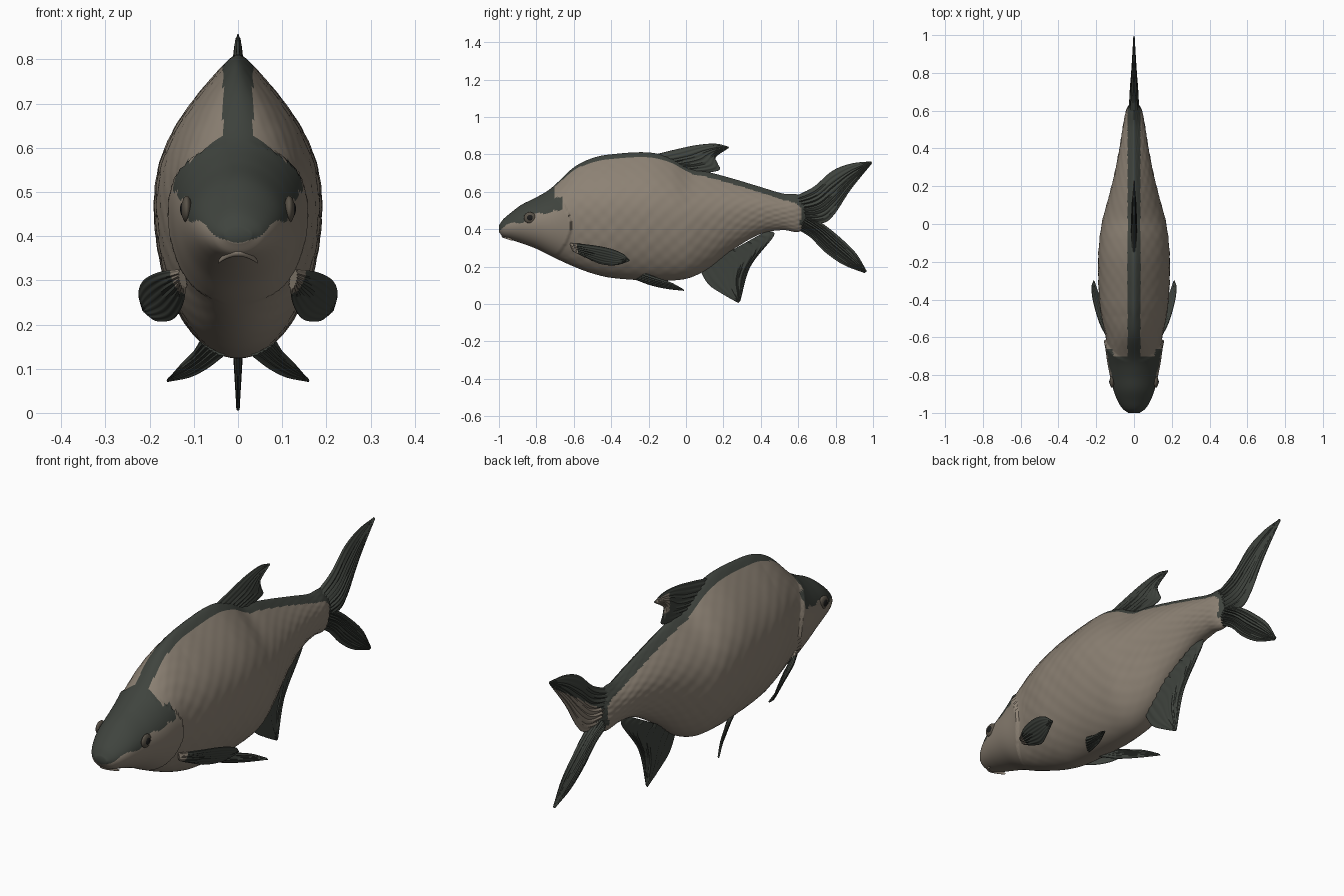
import bpy
import math
from mathutils import Vector

cube = bpy.data.objects.get("Cube")
if cube:
    bpy.data.objects.remove(cube, do_unlink=True)


def material(name, colour):
    mat = bpy.data.materials.new(name)
    mat.use_nodes = True
    mat.diffuse_color = (*colour, 1)
    bsdf = next(n for n in mat.node_tree.nodes if n.type == 'BSDF_PRINCIPLED')
    bsdf.inputs["Base Color"].default_value = (*colour, 1)
    bsdf.inputs["Roughness"].default_value = 0.7
    return mat


TAN = material("scale tan", (0.265, 0.222, 0.175))
DARK = material("back olive grey", (0.05, 0.057, 0.048))
IRIS = material("iris brown", (0.10, 0.085, 0.065))
BLACK = material("pupil black", (0.012, 0.012, 0.012))


def spline(points, y):
    """Smooth interpolation of tuples whose first entry is the parameter."""
    i = 0
    while i < len(points) - 2 and points[i + 1][0] < y:
        i += 1

    def slope(k, c):
        a, b = points[max(k - 1, 0)], points[min(k + 1, len(points) - 1)]
        return (b[c] - a[c]) / (b[0] - a[0])

    p, q = points[i], points[i + 1]
    d = q[0] - p[0]
    t = (y - p[0]) / d
    out = []
    for c in range(1, len(p)):
        m, n = slope(i, c) * d, slope(i + 1, c) * d
        out.append(p[c] + t * m + t * t * (3 * (q[c] - p[c]) - 2 * m - n)
                   + t ** 3 * (2 * (p[c] - q[c]) + m + n))
    return out


def loft(name, rings, mats, rule=None):
    """Skin closed rings into a capped, smooth tube; the rule picks each material."""
    n = len(rings[0])
    verts = [v for ring in rings for v in ring]
    faces = [tuple(range(n))[::-1],
             tuple(range(len(verts) - n, len(verts)))]
    for r in range(len(rings) - 1):
        for k in range(n):
            a, b = r * n + k, r * n + (k + 1) % n
            faces.append((a, b, b + n, a + n))
    mesh = bpy.data.meshes.new(name)
    mesh.from_pydata(verts, [], faces)
    for m in mats:
        mesh.materials.append(m)
    obj = bpy.data.objects.new(name, mesh)
    bpy.context.collection.objects.link(obj)
    for face in mesh.polygons:
        if rule:
            face.material_index = int(rule(face.center))
    bpy.ops.object.select_all(action='DESELECT')
    obj.select_set(True)
    bpy.context.view_layer.objects.active = obj
    bpy.ops.object.mode_set(mode='EDIT')
    bpy.ops.mesh.select_all(action='SELECT')
    bpy.ops.mesh.normals_make_consistent(inside=False)
    bpy.ops.object.mode_set(mode='OBJECT')
    bpy.ops.object.shade_smooth_by_angle(angle=math.radians(50))
    return obj


# Body stations: y, bottom, top, half width
STATIONS = [
    (-1.0, .385, .42, .03), (-.98, .36, .45, .058), (-.94, .345, .485, .085),
    (-.88, .325, .53, .108), (-.8, .295, .57, .127), (-.72, .255, .62, .14),
    (-.6, .2, .73, .15), (-.5, .163, .78, .17), (-.4, .14, .8, .184),
    (-.2, .125, .81, .19), (-.08, .125, .78, .182), (.02, .14, .725, .167),
    (.12, .19, .705, .14), (.25, .29, .67, .107), (.4, .375, .625, .077),
    (.52, .395, .59, .058), (.6, .385, .585, .042), (.64, .41, .56, .022)]


def body_point(y, angle):
    low, high, width = spline(STATIONS, y)
    c, s = math.cos(angle), math.sin(angle)
    z = (low + high) / 2 + s * (high - low) / 2
    pinch = min(max((y + 0.8) * 2, 0.15), 0.62)
    x = width * c * (1 - pinch * max(s, 0) ** 2.5)
    # Raised gill cover ending in a curved step
    edge = -0.615 - 3 * (z - 0.42) ** 2
    if y < edge:
        x += 0.012 * c * math.exp((y - edge) / 0.08)
    # Faint scale relief behind the head
    elif y > edge + 0.05:
        x += 0.0015 * c * math.sin(y * 75) * math.cos(angle * 22)
    return Vector((x, y, z))


def is_dark(p):
    if p.y < -0.7:
        return p.z > 0.40 + 0.36 * (p.y + 1) + 0.012 * math.sin(p.y * 45)
    if p.y < -0.66 and 0.5 < p.z < 0.57:
        return True
    top = spline(STATIONS, p.y)[1]
    return abs(p.x) < 0.034 and p.z > top - 0.16


ROWS, SIDES = 180, 128
body_rings = []
for r in range(ROWS + 1):
    y = -1 + 1.64 * (r / ROWS) ** 1.25
    body_rings.append([body_point(y, math.tau * k / SIDES) for k in range(SIDES)])
loft("body", body_rings, [TAN, DARK], is_dark)


def fin(name, lead, trail, root, rays, rule=None, mirror=False):
    """Ribbed blade between a leading and a trailing edge, thin at its tip."""
    def edge(points):
        pts = [(0, *p) if len(p) == 2 else p for p in points]
        return [(i / (len(pts) - 1), *p) for i, p in enumerate(pts)]

    lead, trail = edge(lead), edge(trail)
    rows, half = 28, 40
    rings = []
    for r in range(rows + 1):
        s = r / rows
        a, b = Vector(spline(lead, s)), Vector(spline(trail, s))
        back = max(s - 0.05, 0)
        ahead = min(s + 0.05, 1)
        along = (Vector(spline(lead, ahead)) + Vector(spline(trail, ahead))
                 - Vector(spline(lead, back)) - Vector(spline(trail, back)))
        normal = (b - a).cross(along).normalized()
        ring = []
        for k in range(2 * half):
            angle = math.pi * k / half
            t = (1 - math.cos(angle)) / 2
            rib = 0.8 + 0.2 * math.cos(math.tau * rays * t)
            thick = (root * (1 - s) + 0.004) * rib
            ring.append(a.lerp(b, t) + normal * math.sin(angle) * thick)
        rings.append(ring)
    mats = [DARK, TAN]
    if not mirror:
        return loft(name, rings, mats, rule)
    for side, sign in (("left", 1), ("right", -1)):
        flipped = [[Vector((v.x * sign, v.y, v.z)) for v in ring] for ring in rings]
        loft(side + "_" + name, flipped, mats, rule)


# Forked tail, with a pale patch on the right of the upper lobe
fin("upper_tail_lobe",
    [(.57, .57), (.68, .625), (.78, .71), (.88, .75), (.99, .763)],
    [(.57, .44), (.72, .43), (.79, .475), (.88, .61), (.995, .752)],
    0.028, 9,
    lambda p: p.x < -0.001 and p.y > 0.63 and p.z < 0.48 + 0.66 * (p.y - 0.6))
fin("lower_tail_lobe",
    [(.57, .41), (.66, .36), (.74, .28), (.84, .21), (.955, .165)],
    [(.57, .53), (.73, .43), (.83, .35), (.91, .27), (.967, .175)],
    0.026, 9)

# Dorsal and anal fins
fin("dorsal_fin",
    [(-.2, .79), (-.06, .825), (.06, .85), (.16, .857), (.23, .84)],
    [(0, .69), (.17, .712), (.17, .75), (.16, .785), (.226, .832)],
    0.014, 8, lambda p: p.x < -0.001 and p.y > 0.13 and 0.76 < p.z < 0.845)
fin("anal_fin",
    [(.07, .19), (.12, .105), (.2, .05), (.28, .005)],
    [(.43, .39), (.47, .365), (.345, .2), (.29, .015)],
    0.017, 11)

# Paired fins
fin("pectoral_fin",
    [(.13, -.62, .325), (.18, -.53, .318), (.214, -.42, .3),
     (.225, -.34, .27), (.215, -.3, .235)],
    [(.12, -.6, .28), (.125, -.53, .245), (.147, -.45, .212),
     (.185, -.37, .208), (.21, -.305, .228)],
    0.008, 7, lambda p: p.y < -0.58, mirror=True)
fin("pelvic_fin",
    [(.03, -.27, .13), (.07, -.19, .1), (.11, -.1, .08), (.16, -.01, .07)],
    [(.085, -.22, .165), (.1, -.15, .14), (.125, -.08, .115), (.155, -.015, .08)],
    0.007, 6, mirror=True)


# Eyes
def ball(name, centre, size, mat):
    bpy.ops.mesh.primitive_uv_sphere_add(segments=32, ring_count=16, location=centre)
    obj = bpy.context.object
    obj.name = name
    obj.scale = size
    obj.data.materials.append(mat)
    bpy.ops.object.shade_smooth()


for side, sign in (("left", 1), ("right", -1)):
    spot = body_point(-0.835, 0.25)
    spot.x *= sign
    ball(side + "_eye", spot, (0.012, 0.032, 0.03), IRIS)
    spot.x += sign * 0.007
    ball(side + "_pupil", spot, (0.008, 0.017, 0.017), BLACK)

# Lips: an upper arch over a smaller lower one
for name, wide, z, y, thick in (("upper_lip", .052, .388, -.988, .011),
                                ("lower_lip", .044, .364, -.976, .010)):
    rings = []
    for r in range(25):
        u = r / 12 - 1
        centre = Vector((wide * u, y + 0.045 * u * u, z - 0.022 * u * u))
        radius = thick * (1 - 0.6 * u * u)
        rings.append([centre + Vector((0, math.cos(a), math.sin(a))) * radius
                      for a in (math.tau * k / 16 for k in range(16))])
    loft(name, rings, [TAN])
